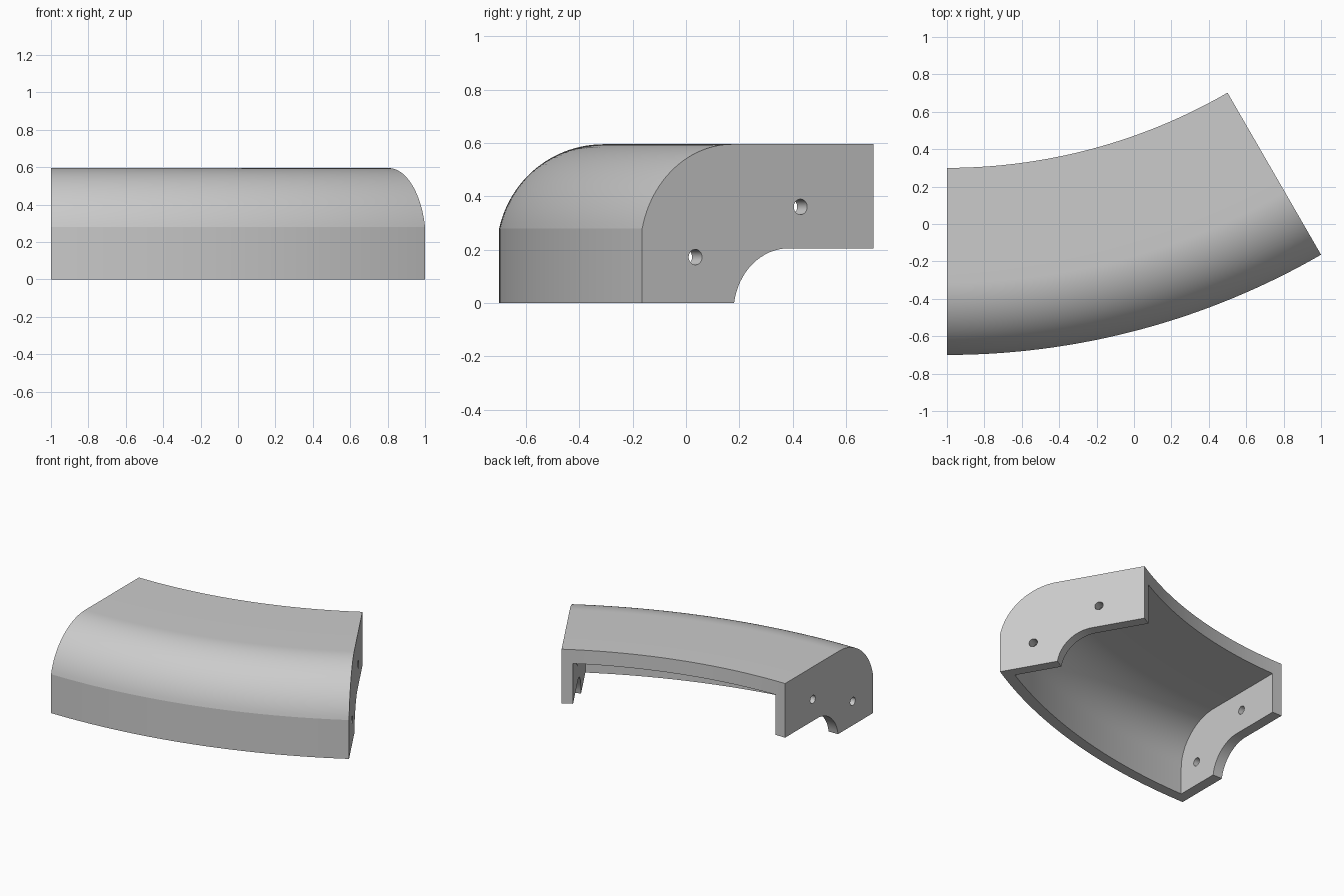
import bpy
import bmesh
from math import sin, cos, asin, pi, radians

cube = bpy.data.objects.get("Cube")
if cube:
    bpy.data.objects.remove(cube, do_unlink=True)

SWEEP = radians(30)
AXIS_X, AXIS_Y = -1.0, 3.3      # vertical axis of the bend
INNER, OUTER = 3.0, 4.0         # radii of the bend
TOP, WALL, SLAB = 0.595, 0.075, 0.1

grey = bpy.data.materials.new("plain_grey")
grey.use_nodes = True
colour = (0.6, 0.6, 0.6, 1)
grey.diffuse_color = colour
grey.node_tree.nodes["Principled BSDF"].inputs["Base Color"].default_value = colour


def arc(cr, cz, rr, rz, start, end, steps):
    """Elliptical arc of (radius, height) points."""
    angles = [start + (end - start) * i / steps for i in range(steps + 1)]
    return [(cr + rr * cos(a), cz + rz * sin(a)) for a in angles]


def sweep(name, profile, inset=0.0, steps=48):
    """Sweep a closed profile round the axis; inset keeps ends parallel."""
    bm = bmesh.new()
    rings = []
    for k in range(steps + 1):
        ring = []
        for r, z in profile:
            a0 = asin(inset / r)
            a = a0 + (SWEEP - 2 * a0) * k / steps
            ring.append(bm.verts.new((AXIS_X + r * sin(a), AXIS_Y - r * cos(a), z)))
        rings.append(ring)
    n = len(profile)
    for low, high in zip(rings, rings[1:]):
        for i in range(n):
            j = (i + 1) % n
            bm.faces.new((low[i], low[j], high[j], high[i]))
    bm.faces.new(rings[0])
    bm.faces.new(rings[-1])
    bmesh.ops.recalc_face_normals(bm, faces=bm.faces[:])
    mesh = bpy.data.meshes.new(name)
    bm.to_mesh(mesh)
    bm.free()
    mesh.materials.append(grey)
    obj = bpy.data.objects.new(name, mesh)
    bpy.context.collection.objects.link(obj)
    return obj


# Solid body: wall, rounded shoulder, flat top, and stepped underside
crease = asin(0.085 / 0.4)
shoulder = arc(OUTER - 0.4 * cos(crease), TOP - 0.4, 0.4, 0.4, crease, pi / 2, 24)
notch_start = asin(0.035 / 0.24)
notch = arc(3.365, -0.035, 0.24, 0.24, pi / 2, notch_start, 16)
body = sweep("curved_cover",
             [(OUTER, 0)] + shoulder + [(INNER, TOP), (INNER, 0.205)] + notch)

# Cavity, open below and at the back, leaving a plate at each end
ceiling = TOP - SLAB
hollow = arc(3.6, ceiling - 0.3, OUTER - WALL - 3.6, 0.3, 0, pi / 2, 24)
cutters = [sweep("cavity_cutter",
                 [(OUTER - WALL, -0.2)] + hollow + [(2.8, ceiling), (2.8, -0.2)],
                 inset=WALL)]

# Two bolt holes through each end plate
for a in (0, SWEEP):
    for r, z in ((3.315, 0.36), (3.77, 0.172)):
        bpy.ops.mesh.primitive_cylinder_add(
            vertices=48, radius=0.029, depth=0.3,
            location=(AXIS_X + r * sin(a), AXIS_Y - r * cos(a), z),
            rotation=(0, pi / 2, a))
        cutter = bpy.context.object
        cutter.name = "hole_cutter"
        cutter.data.materials.append(grey)
        cutters.append(cutter)

bpy.ops.object.select_all(action='DESELECT')
body.select_set(True)
bpy.context.view_layer.objects.active = body
for cutter in cutters:
    cutter.hide_render = True
    cut = body.modifiers.new("cut", 'BOOLEAN')
    cut.operation = 'DIFFERENCE'
    cut.solver = 'EXACT'
    cut.object = cutter
    bpy.ops.object.modifier_apply(modifier=cut.name)
for cutter in cutters:
    bpy.data.objects.remove(cutter, do_unlink=True)

# Smooth curves, with the shoulder crease and all corners kept sharp
bpy.ops.object.shade_smooth_by_angle(angle=radians(9))
